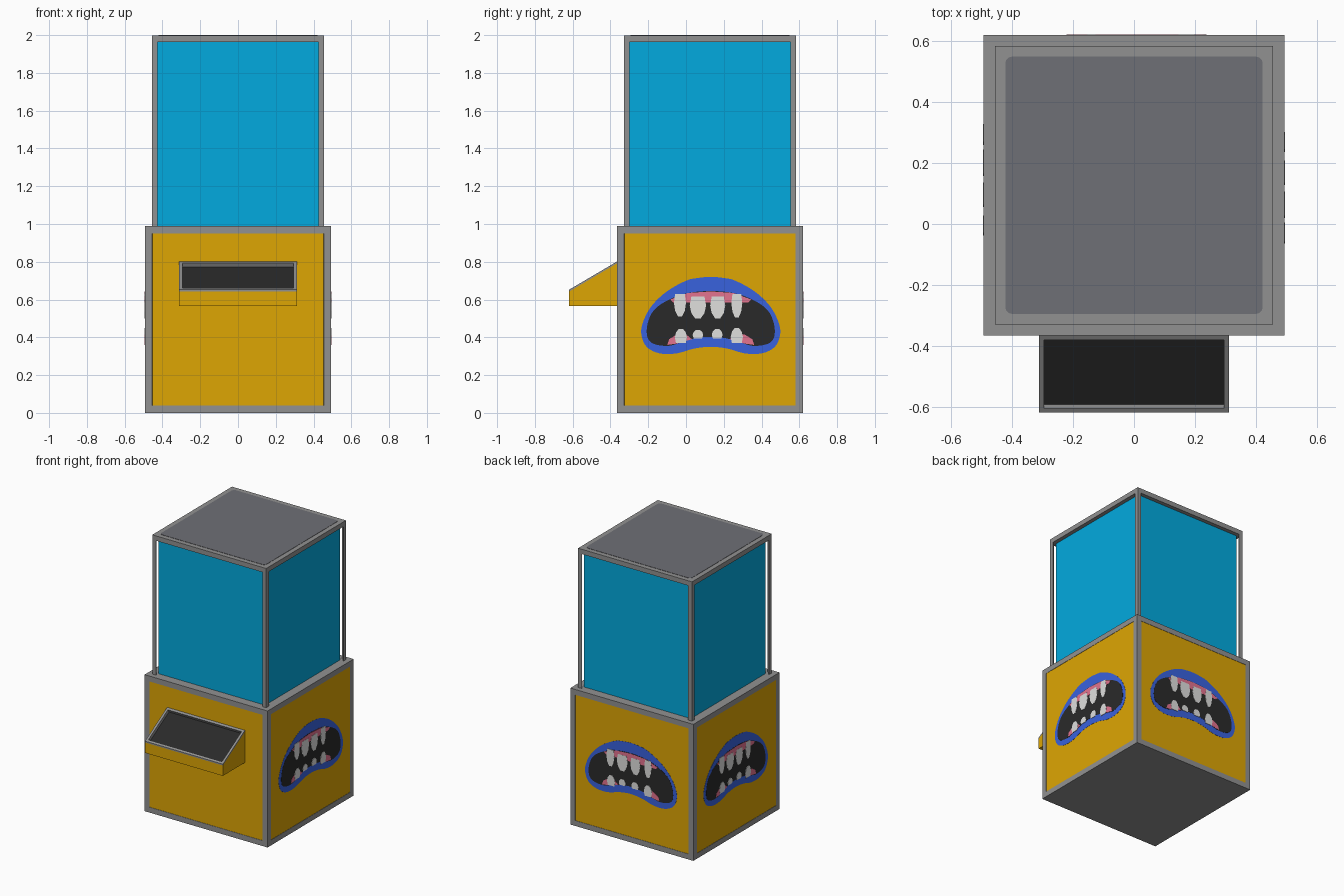
import bpy, bmesh, math
from mathutils import Matrix, Vector

if "Cube" in bpy.data.objects:
    bpy.data.objects.remove(bpy.data.objects["Cube"])

CY = 0.127  # y of the cabinet's vertical axis


def material(name, r, g, b):
    def lin(c):
        c /= 255
        return c / 12.92 if c <= 0.04045 else ((c + 0.055) / 1.055) ** 2.4
    m = bpy.data.materials.new(name)
    m.diffuse_color = (lin(r), lin(g), lin(b), 1)
    m.use_nodes = True
    m.node_tree.nodes["Principled BSDF"].inputs["Base Color"].default_value = m.diffuse_color
    return m


GREY = material("frame grey", 145, 145, 145)
ROOF = material("roof grey", 111, 112, 118)
YELLOW = material("panel yellow", 222, 166, 4)
BLUE = material("pane blue", 2, 170, 223)
BLACK = material("dark", 42, 42, 42)
LIP = material("lip blue", 57, 98, 222)
PINK = material("gum pink", 228, 115, 143)
WHITE = material("tooth white", 224, 224, 222)


def finish(bm, name, *mats):
    bmesh.ops.recalc_face_normals(bm, faces=bm.faces)
    me = bpy.data.meshes.new(name)
    bm.to_mesh(me)
    bm.free()
    for m in mats:
        me.materials.append(m)
    ob = bpy.data.objects.new(name, me)
    bpy.context.collection.objects.link(ob)
    return ob


def add_box(bm, lo, hi):
    lo, hi = Vector(lo), Vector(hi)
    mat = Matrix.Translation((lo + hi) / 2) @ Matrix.Diagonal((*(hi - lo), 1))
    bmesh.ops.create_cube(bm, size=1, matrix=mat)
    bm.normal_update()


def box(name, lo, hi, mat):
    bm = bmesh.new()
    add_box(bm, lo, hi)
    return finish(bm, name, mat)


def add_prism(bm, pts, offset):
    """Extrude a closed outline of 3D points by an offset."""
    face = bm.faces.new([bm.verts.new(p) for p in pts])
    ext = bmesh.ops.extrude_face_region(bm, geom=[face], use_keep_orig=True)
    bmesh.ops.translate(bm, vec=offset, verts=[v for v in ext["geom"] if isinstance(v, bmesh.types.BMVert)])


def sink(bm, faces, border, depth):
    """Inset faces by a border, then push them in; return all border and wall faces."""
    new = bmesh.ops.inset_individual(bm, faces=faces, thickness=border, use_even_offset=True)["faces"]
    bm.normal_update()
    new += bmesh.ops.inset_individual(bm, faces=faces, thickness=0.0002, depth=-depth,
                                      use_even_offset=True)["faces"]
    return new


def mirrored(half):
    """Complete an outline whose half runs from centre top to centre bottom."""
    return half + [(-u, z) for u, z in half[-2:0:-1]]


def smoothed(pts, steps=4):
    """Round a closed outline through its points."""
    out, n = [], len(pts)
    for i in range(n):
        a, b, c, d = (Vector(pts[(i + k) % n]) for k in (-1, 0, 1, 2))
        for s in range(steps):
            t = s / steps
            p = b + (c - a) * (t / 2) + (2 * a - 5 * b + 4 * c - d) * (t * t / 2) \
                + (3 * b - a - 3 * c + d) * (t ** 3 / 2)
            out.append(tuple(p))
    return out


# Lower cabinet: grey frame with a yellow panel on each side
bm = bmesh.new()
add_box(bm, (-0.493, CY - 0.493, 0), (0.493, CY + 0.493, 0.989))
sides = [f for f in bm.faces if abs(f.normal.z) < 0.5]
sink(bm, sides, 0.039, 0.002)
for f in sides:
    f.material_index = 1
finish(bm, "cabinet", GREY, YELLOW)

# Upper housing: thin angle posts, roof slab and rounded roof plate
bm = bmesh.new()
a, b, t = 0.4565, 0.4265, 0.004
for sx in (-1, 1):
    for sy in (-1, 1):
        corner = [(a, a), (b, a), (b, a - t), (a - t, a - t), (a - t, b), (a, b)]
        add_prism(bm, [(sx * x, CY + sy * y, 0.989) for x, y in corner], (0, 0, 0.976))
finish(bm, "corner_posts", GREY)
box("roof_slab", (-a, CY - a, 1.963), (a, CY + a, 1.998), GREY)

bm = bmesh.new()
outline = []
for k in range(4):
    c = math.radians(90 * k + 45)
    for j in range(4):
        e = math.radians(90 * k + 30 * j)
        outline.append((0.4 * math.sqrt(2) * math.cos(c) + 0.022 * math.cos(e),
                        CY + 0.4 * math.sqrt(2) * math.sin(c) + 0.022 * math.sin(e), 1.998))
add_prism(bm, outline, (0, 0, 0.002))
finish(bm, "roof_plate", ROOF)

# Blue block just behind the posts
box("blue_panes", (-0.428, CY - 0.428, 0.989), (0.428, CY + 0.428, 1.963), BLUE)

# Sloped control desk: yellow wedge, grey rim, sunk dark tray
bm = bmesh.new()
profile = [(-0.366, 0.567), (-0.619, 0.567), (-0.619, 0.642), (-0.366, 0.791)]
add_prism(bm, [(-0.312, y, z) for y, z in profile], (0.624, 0, 0))
bmesh.ops.recalc_face_normals(bm, faces=bm.faces)
bm.normal_update()
slope = max(bm.faces, key=lambda f: f.normal.z)
ext = bmesh.ops.extrude_face_region(bm, geom=[slope])
top = [g for g in ext["geom"] if isinstance(g, bmesh.types.BMFace)]
bmesh.ops.translate(bm, vec=(0, 0, 0.01), verts=top[0].verts[:])
if slope.is_valid:
    bm.faces.remove(slope)
bm.normal_update()
grey = [f for e in top[0].edges for f in e.link_faces]
grey += sink(bm, top, 0.017, 0.023)
for f in grey:
    f.material_index = 1
top[0].material_index = 2
finish(bm, "control_desk", YELLOW, GREY, BLACK)

# Painted mouth outlines in (across, height)
lip = smoothed(mirrored([(0, .72), (.07, .714), (.13, .70), (.23, .645), (.31, .57), (.355, .49),
                         (.368, .42), (.34, .35), (.27, .315), (.18, .315), (.09, .34), (0, .35)]))
hole = smoothed(mirrored([(0, .645), (.12, .635), (.22, .60), (.30, .545), (.335, .47), (.335, .40),
                          (.30, .365), (.22, .355), (.14, .38), (.07, .397), (0, .403)]))
upper_gum = mirrored([(0, .643), (.12, .635), (.215, .60), (.2, .585), (0, .585)])
lower_gum = [(.10, .39), (.13, .415), (.18, .415), (.22, .39), (.23, .36), (.18, .367)]


def tooth(u, root, tip, w):
    shape = [(-.4, 0), (-.5, .4), (-.4, .75), (-.17, 1), (.17, 1), (.4, .75), (.5, .4), (.4, 0)]
    return [(u + k * w, root + s * (tip - root)) for k, s in shape]


teeth = [tooth(*t) for t in (
    (-.163, .63, .51, .064), (-.068, .615, .50, .087), (.037, .615, .50, .08), (.138, .63, .505, .058),
    (-.158, .37, .445, .065), (-.068, .395, .44, .056), (.034, .395, .445, .058), (.138, .37, .45, .065))]
layers = [("lips", [lip], LIP, 0.001), ("mouth_hole", [hole], BLACK, 0.002),
          ("gums", [upper_gum, lower_gum, [(-u, z) for u, z in lower_gum]], PINK, 0.003),
          ("teeth", teeth, WHITE, 0.004)]

# One mouth on the right, back and left panels
for i, side, shift in ((1, "right", 0.004), (2, "back", -0.008), (3, "left", -0.006)):
    for name, shapes, mat, height in layers:
        bm = bmesh.new()
        for s in shapes:
            add_prism(bm, [(u + shift, -0.491, z) for u, z in s], (0, -height, 0))
        ob = finish(bm, side + "_" + name, mat)
        ob.location.y = CY
        ob.rotation_euler.z = i * math.pi / 2
